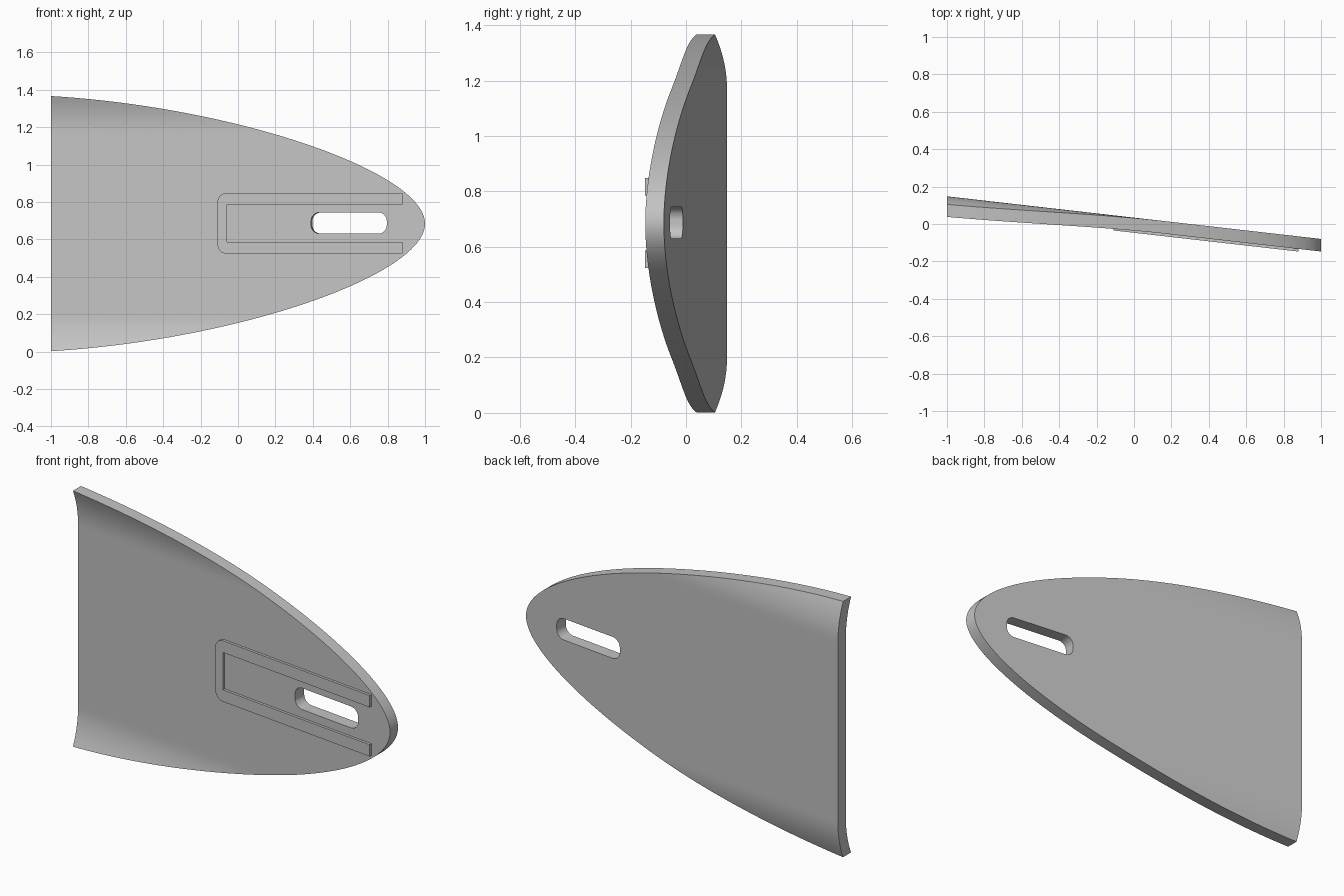
import bpy, bmesh
from math import sin, cos, pi
from mathutils import Vector

cube = bpy.data.objects.get("Cube")
if cube:
    bpy.data.objects.remove(cube, do_unlink=True)

MID_Z = 0.684      # centre line height
THICK = 0.067      # plate thickness
SLOPE = -0.114     # sideways lean of the plate

grey = bpy.data.materials.new("plain grey")
grey.use_nodes = True
grey.diffuse_color = (0.55, 0.55, 0.55, 1)
grey.node_tree.nodes["Principled BSDF"].inputs["Base Color"].default_value = (0.55, 0.55, 0.55, 1)


def back_y(x, z):
    """Flat leaning sheet whose upper and lower margins curl forward."""
    over = max(0, abs(z - MID_Z) - 0.485)
    return 0.034 + SLOPE * x - over ** 2 / 0.9


def outline(s):
    """Half outline of the plate, from the straight end to the round tip."""
    pts = [Vector(p) for p in ((-1, 0.682), (0, 0.622), (1, 0.275), (1, 0))]
    w = ((1 - s) ** 3, 3 * s * (1 - s) ** 2, 3 * s * s * (1 - s), s ** 3)
    return sum((p * k for p, k in zip(pts, w)), Vector((0, 0)))


def finish(bm, name):
    bmesh.ops.recalc_face_normals(bm, faces=bm.faces)
    mesh = bpy.data.meshes.new(name)
    bm.to_mesh(mesh)
    bm.free()
    mesh.materials.append(grey)
    obj = bpy.data.objects.new(name, mesh)
    bpy.context.collection.objects.link(obj)
    return obj


def activate(obj):
    bpy.ops.object.select_all(action="DESELECT")
    obj.select_set(True)
    bpy.context.view_layer.objects.active = obj


def corner(cx, cz, r, start):
    """Quarter-round corner in the x-z plane."""
    return [(cx + r * cos(start + i * pi / 16), cz + r * sin(start + i * pi / 16))
            for i in range(9)]


def slab(name, profile, y_at, push):
    """Extrude an x-z profile lying on the surface y_at along push."""
    bm = bmesh.new()
    face = bm.faces.new([bm.verts.new((x, y_at(x), z)) for x, z in profile])
    ext = bmesh.ops.extrude_face_region(bm, geom=[face])
    bmesh.ops.translate(bm, vec=push,
                        verts=[v for v in ext["geom"] if isinstance(v, bmesh.types.BMVert)])
    return finish(bm, name)


# Curved plate
COLS, ROWS = 56, 64
bm = bmesh.new()
grid = []
for i in range(COLS + 1):
    x, h = outline(i / COLS)
    tip = i == COLS
    col = []
    for j in range(1 if tip else ROWS + 1):
        z = MID_Z + (0 if tip else h * (2 * j / ROWS - 1))
        col.append(bm.verts.new((x, back_y(x, z), z)))
    grid.append(col)
for a, b in zip(grid, grid[1:]):
    for j in range(ROWS):
        if len(b) == 1:
            bm.faces.new((a[j], a[j + 1], b[0]))
        else:
            bm.faces.new((a[j], a[j + 1], b[j + 1], b[j]))
ext = bmesh.ops.extrude_face_region(bm, geom=bm.faces[:])
bmesh.ops.translate(bm, vec=(0, -THICK, 0),
                    verts=[v for v in ext["geom"] if isinstance(v, bmesh.types.BMVert)])
plate = finish(bm, "curved_plate")

# Rounded slot cut square through the plate
x0, x1, z0, z1, r = 0.385, 0.79, 0.63, 0.744, 0.046
slot = (corner(x1 - r, z1 - r, r, 0) + corner(x0 + r, z1 - r, r, pi / 2)
        + corner(x0 + r, z0 + r, r, pi) + corner(x1 - r, z0 + r, r, 1.5 * pi))
normal = Vector((-SLOPE, 1, 0))
cutter = slab("slot_cutter", slot, lambda x: back_y(x, MID_Z) - THICK - 0.05, normal * 0.2)
cutter.hide_render = True
cut = plate.modifiers.new("slot", "BOOLEAN")
cut.operation, cut.object, cut.solver = "DIFFERENCE", cutter, "EXACT"
activate(plate)
bpy.ops.object.modifier_apply(modifier=cut.name)
bpy.data.objects.remove(cutter, do_unlink=True)

# Raised U-shaped rail on the front
x0, x1, z0, z1, r = -0.11, 0.88, 0.523, 0.848, 0.05
w = 0.063
rail_profile = ([(x1, z1)] + corner(x0 + r, z1 - r, r, pi / 2) + corner(x0 + r, z0 + r, r, pi)
                + [(x1, z0), (x1, z0 + w), (x0 + 0.05, z0 + w), (x0 + 0.05, z1 - w), (x1, z1 - w)])
rail = slab("u_shaped_rail", rail_profile,
            lambda x: back_y(x, MID_Z) - THICK - 0.014, (0, 0.03, 0))

for obj in (plate, rail):
    activate(obj)
    bpy.ops.object.shade_smooth_by_angle(angle=pi / 6)
